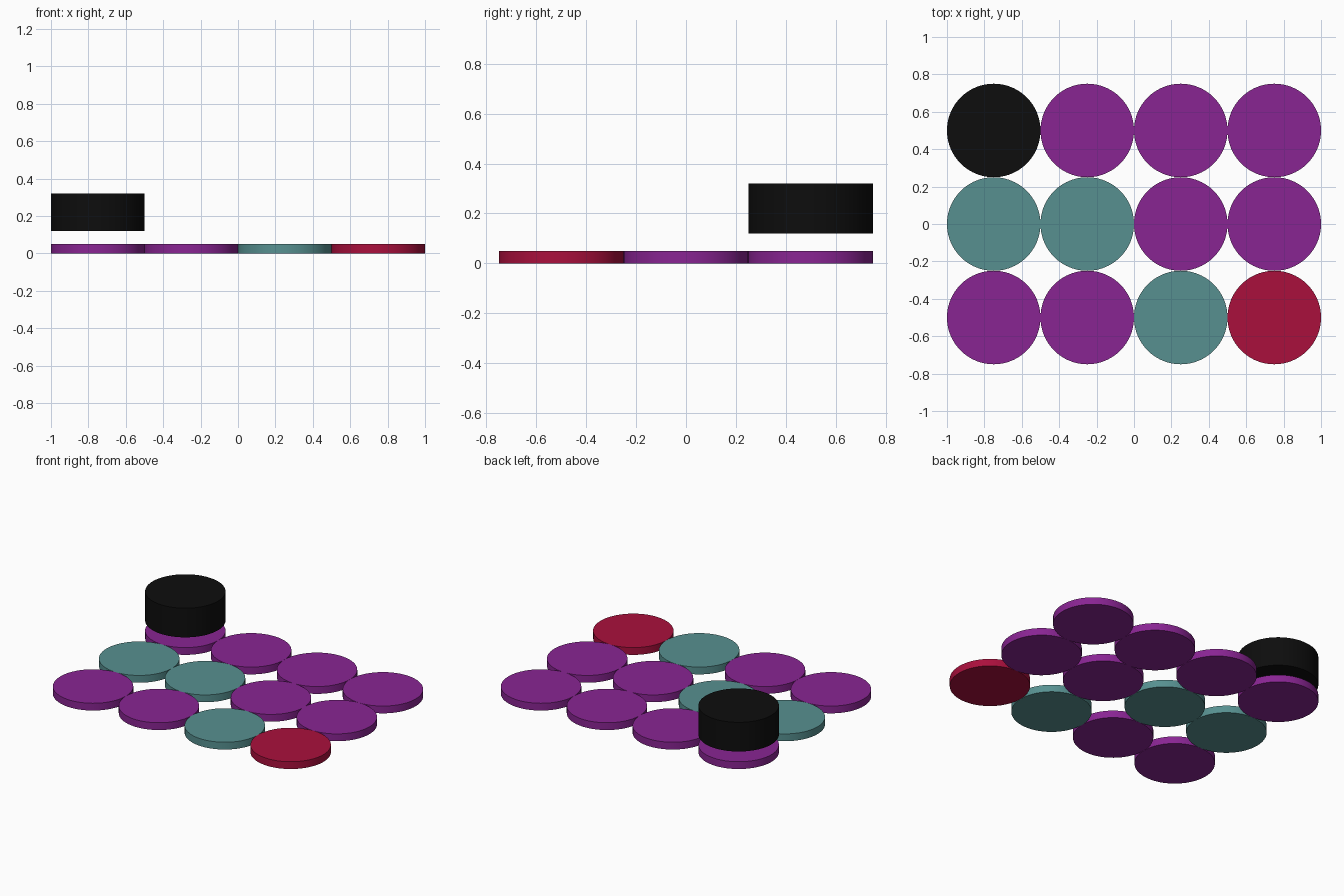
import bpy

RADIUS = 0.25
TILE_HEIGHT = 0.05

cube = bpy.data.objects.get("Cube")
if cube:
    bpy.data.objects.remove(cube, do_unlink=True)


def make_material(name, rgb):
    mat = bpy.data.materials.new(name)
    mat.use_nodes = True
    color = (*rgb, 1.0)
    mat.diffuse_color = color
    mat.node_tree.nodes["Principled BSDF"].inputs["Base Color"].default_value = color
    return mat


purple = make_material("purple", (0.25, 0.018, 0.29))
teal = make_material("teal", (0.095, 0.28, 0.28))
red = make_material("crimson", (0.40, 0.005, 0.046))
black = make_material("black", (0.004, 0.004, 0.004))


def disc(name, x, y, bottom, height, mat):
    bpy.ops.mesh.primitive_cylinder_add(
        vertices=96, radius=RADIUS, depth=height,
        location=(x, y, bottom + height / 2))
    obj = bpy.context.object
    obj.name = name
    obj.data.materials.append(mat)
    bpy.ops.object.shade_smooth_by_angle()
    return obj


# Grid of flat round tiles, rows from front to back
rows = ["PPTR", "TTPP", "PPPP"]
colors = {"P": purple, "T": teal, "R": red}
for r, row in enumerate(rows):
    for c, key in enumerate(row):
        x = (c - 1.5) * 2 * RADIUS
        y = (r - 1) * 2 * RADIUS
        disc(f"round_tile_{r + 1}_{c + 1}", x, y, 0, TILE_HEIGHT, colors[key])

# Tall playing piece hovering over the back corner tile
disc("playing_piece", -3 * RADIUS, 2 * RADIUS, 0.12, 0.2, black)
